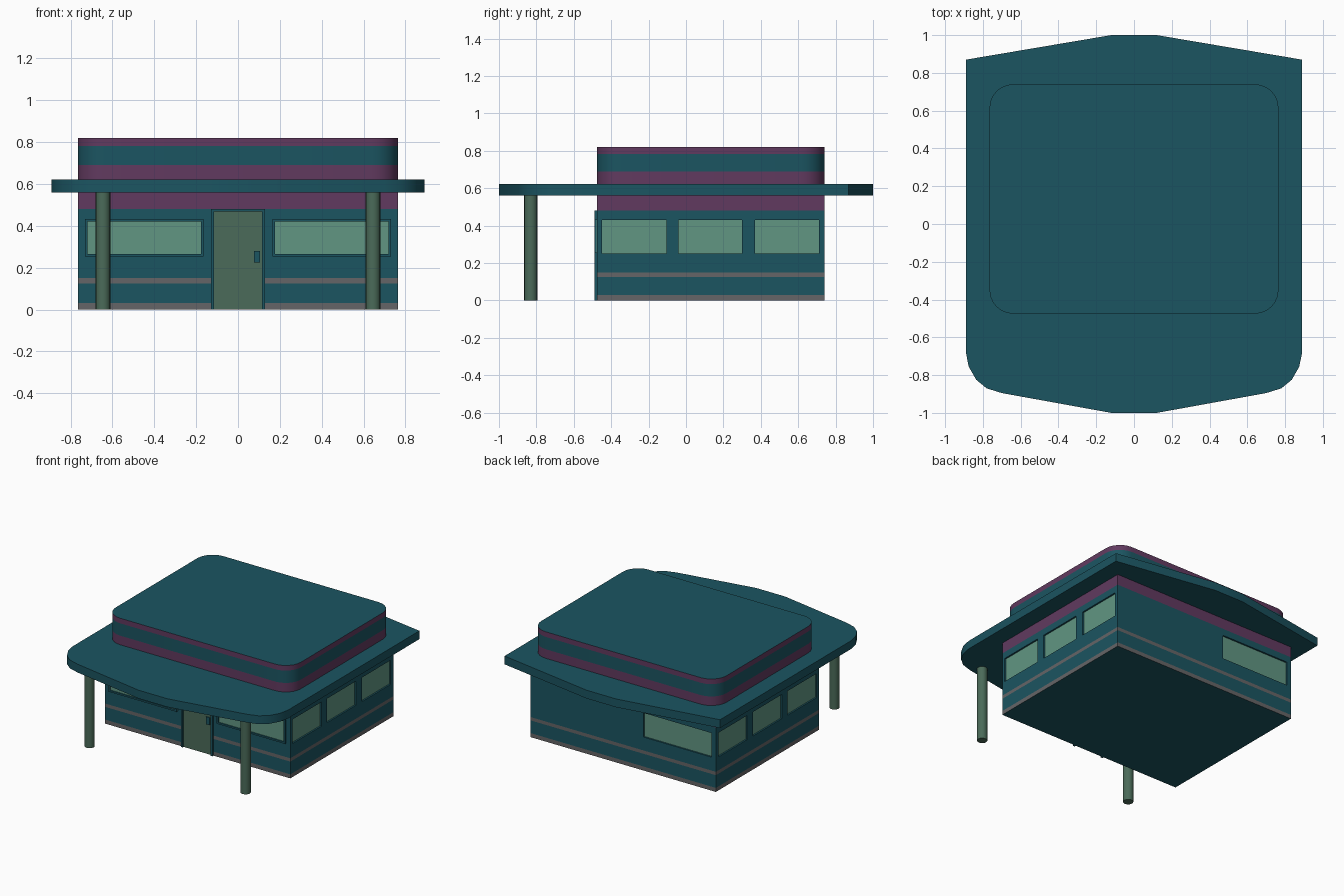
import bpy, bmesh
from math import sin, cos, pi
from mathutils import Vector

if "Cube" in bpy.data.objects:
    bpy.data.objects.remove(bpy.data.objects["Cube"])


def material(name, rgb):
    m = bpy.data.materials.new(name)
    m.diffuse_color = (*rgb, 1)
    m.use_nodes = True
    m.node_tree.nodes["Principled BSDF"].inputs["Base Color"].default_value = m.diffuse_color
    return m


TEAL = material("teal", (0.011, 0.09, 0.12))
PURPLE = material("purple", (0.12, 0.042, 0.115))
GREY = material("trim_grey", (0.13, 0.13, 0.135))
GLASS = material("glass", (0.12, 0.305, 0.225))
GREEN = material("dull_green", (0.07, 0.147, 0.1))


def finish(bm, name, mats):
    me = bpy.data.meshes.new(name)
    bmesh.ops.recalc_face_normals(bm, faces=bm.faces[:])
    bm.to_mesh(me)
    bm.free()
    for m in mats:
        me.materials.append(m)
    ob = bpy.data.objects.new(name, me)
    bpy.context.collection.objects.link(ob)
    return ob


def add_box(bm, x0, x1, y0, y1, z0, z1):
    vs = bmesh.ops.create_cube(bm, size=1)["verts"]
    for v in vs:
        v.co = ((x0 + x1) / 2 + v.co.x * (x1 - x0),
                (y0 + y1) / 2 + v.co.y * (y1 - y0),
                (z0 + z1) / 2 + v.co.z * (z1 - z0))


def boxes(name, mat, *dims):
    bm = bmesh.new()
    for d in dims:
        add_box(bm, *d)
    return finish(bm, name, [mat])


def prism(bm, outline, levels):
    """Stack an outline through z levels; side bands get material index 0, 1, 2..."""
    rings = [[bm.verts.new((x, y, z)) for x, y in outline] for z in levels]
    n = len(outline)
    for b, (lo, hi) in enumerate(zip(rings, rings[1:])):
        for i in range(n):
            j = (i + 1) % n
            bm.faces.new((lo[i], lo[j], hi[j], hi[i])).material_index = b
    bm.faces.new(rings[0][::-1])
    return bm.faces.new(rings[-1])


def smooth(ob, angle):
    bpy.ops.object.select_all(action="DESELECT")
    ob.select_set(True)
    bpy.context.view_layer.objects.active = ob
    bpy.ops.object.shade_smooth_by_angle(angle=angle)


# Main body: banded walls with recessed side and back windows
X, Y0, Y1 = 0.765, -0.475, 0.74
ZW = (0.25, 0.43)
SIDE = [(-0.45, -0.105), (-0.04, 0.30), (0.37, 0.71)]
BACK = (-0.73, -0.165)
bm = bmesh.new()
add_box(bm, -X, X, Y0, Y1, 0, 0.57)
cuts = [((0, 0, z), (0, 0, 1)) for z in (0.03, 0.125, 0.15, *ZW, 0.48)]
cuts += [((0, y, 0), (0, 1, 0)) for w in SIDE for y in w]
cuts += [((x, 0, 0), (1, 0, 0)) for x in BACK]
for co, no in cuts:
    bmesh.ops.bisect_plane(bm, geom=bm.verts[:] + bm.edges[:] + bm.faces[:],
                           plane_co=co, plane_no=no)
bm.normal_update()
panes = []
for f in bm.faces:
    c, nrm = f.calc_center_median(), f.normal
    if abs(nrm.z) < 0.5:
        if c.z < 0.03 or 0.125 < c.z < 0.15:
            f.material_index = 1
        elif c.z > 0.48:
            f.material_index = 2
    if ZW[0] < c.z < ZW[1]:
        if abs(nrm.x) > 0.5 and any(a < c.y < b for a, b in SIDE):
            panes.append(f)
        if nrm.y > 0.5 and BACK[0] < c.x < BACK[1]:
            panes.append(f)
bmesh.ops.inset_individual(bm, faces=panes, thickness=0.0, depth=-0.012)
for f in panes:
    f.material_index = 3
finish(bm, "diner_walls", [TEAL, GREY, PURPLE, GLASS])

# Canopy roof: mirrored outline with rounded front corners and shallow points
half = [(0.12, -1.0), (0.70, -0.895), (0.78, -0.87), (0.835, -0.825),
        (0.875, -0.755), (0.89, -0.68), (0.89, 0.87), (0.12, 1.0)]
bm = bmesh.new()
prism(bm, half + [(-x, y) for x, y in reversed(half)], (0.56, 0.622))
smooth(finish(bm, "canopy_roof", [TEAL]), 0.6)

# Upper storey: rounded rectangle with coloured bands
R, SEG = 0.125, 6
outline = []
for k, (cx, cy) in enumerate([(X - R, Y1 - R), (R - X, Y1 - R),
                              (R - X, Y0 + R), (X - R, Y0 + R)]):
    for i in range(SEG + 1):
        a = pi / 2 * (k + i / SEG)
        outline.append((cx + R * cos(a), cy + R * sin(a)))
bm = bmesh.new()
prism(bm, outline, (0.60, 0.69, 0.782, 0.82)).material_index = 1
smooth(finish(bm, "upper_band", [PURPLE, TEAL, PURPLE]), 0.6)

# Canopy posts
for side, s in (("left", -1), ("right", 1)):
    bm = bmesh.new()
    ring = [(s * 0.645 + 0.035 * cos(i * pi / 8), -0.83 + 0.035 * sin(i * pi / 8))
            for i in range(16)]
    prism(bm, ring, (0, 0.57))
    smooth(finish(bm, side + "_post", [GREEN]), 0.6)

    # Front windows: pane and raised frame
    a, b = sorted((s * 0.165, s * 0.73))
    z0, z1, t, yf = 0.253, 0.432, 0.012, -0.488
    boxes(side + "_front_pane", GLASS, (a, b, -0.479, -0.47, z0, z1))
    boxes(side + "_front_frame", TEAL,
          (a, a + t, yf, -0.47, z0, z1), (b - t, b, yf, -0.47, z0, z1),
          (a + t, b - t, yf, -0.47, z0, z0 + t), (a + t, b - t, yf, -0.47, z1 - t, z1))

# Door, its frame and handle
boxes("door", GREEN, (-0.115, 0.115, -0.479, -0.47, 0.002, 0.47))
boxes("door_frame", TEAL, (-0.13, -0.115, -0.488, -0.47, 0, 0.48),
      (0.115, 0.13, -0.488, -0.47, 0, 0.48), (-0.115, 0.115, -0.488, -0.47, 0.468, 0.48))
boxes("door_handle", TEAL, (0.076, 0.104, -0.487, -0.475, 0.225, 0.28))
